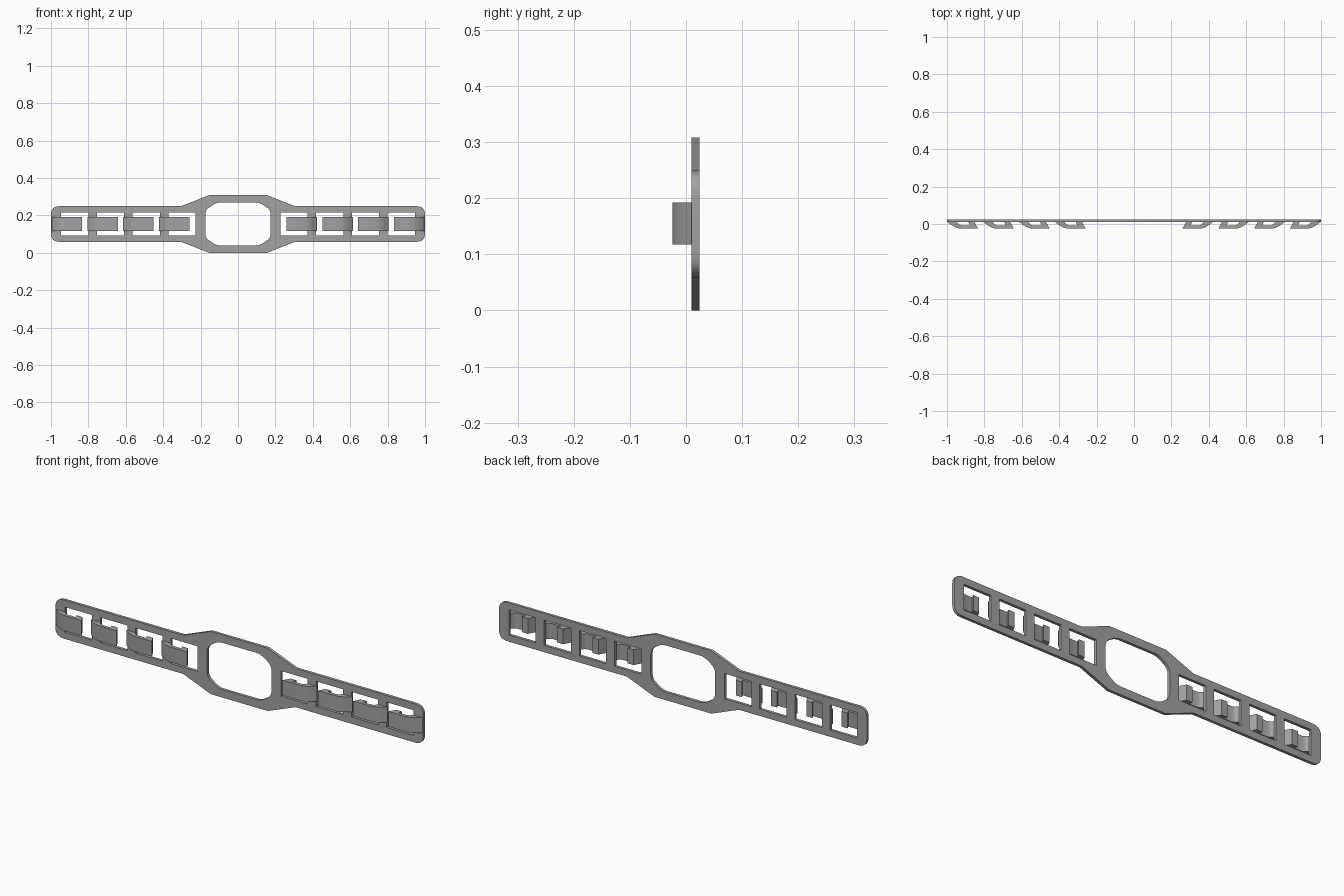
import bpy
import math
from mathutils import Vector

cube = bpy.data.objects.get("Cube")
if cube:
    bpy.data.objects.remove(cube, do_unlink=True)

grey = bpy.data.materials.new("mid_grey")
grey.use_nodes = True
COLOUR = (0.36, 0.36, 0.36, 1)
grey.diffuse_color = COLOUR
grey.node_tree.nodes["Principled BSDF"].inputs["Base Color"].default_value = COLOUR

MID_Z = 0.154


def rounded(points, radius, steps=6):
    """Replace each corner with a short quadratic arc."""
    if radius == 0:
        return points
    out = []
    for i, p in enumerate(points):
        p = Vector(p)
        a = (Vector(points[i - 1]) - p).normalized() * radius + p
        b = (Vector(points[(i + 1) % len(points)]) - p).normalized() * radius + p
        for k in range(steps + 1):
            t = k / steps
            out.append(a * (1 - t) ** 2 + p * 2 * t * (1 - t) + b * t * t)
    return out


def extruded(name, loops, depth, location, upright=False):
    """Fill closed outlines (inner ones become holes) and give them depth."""
    curve = bpy.data.curves.new(name, 'CURVE')
    curve.dimensions = '2D'
    curve.fill_mode = 'BOTH'
    curve.extrude = depth / 2
    for loop in loops:
        spline = curve.splines.new('POLY')
        spline.points.add(len(loop) - 1)
        for point, co in zip(spline.points, loop):
            point.co = (co[0], co[1], 0, 1)
        spline.use_cyclic_u = True
    obj = bpy.data.objects.new(name, curve)
    bpy.context.collection.objects.link(obj)
    obj.location = location
    obj.rotation_euler.x = math.pi / 2 if upright else 0
    bpy.ops.object.select_all(action='DESELECT')
    obj.select_set(True)
    bpy.context.view_layer.objects.active = obj
    bpy.ops.object.convert(target='MESH')
    obj = bpy.context.object
    obj.data.materials.clear()
    obj.data.materials.append(grey)
    bpy.ops.object.shade_smooth_by_angle(angle=math.radians(25))
    return obj


def four_way(quarter):
    """Reflect a top-right quarter outline into a full loop."""
    top = quarter + [(-x, z) for x, z in reversed(quarter)]
    return top + [(-x, -z) for x, z in top]


# Strap plate: outline, central opening and four windows on each arm
arm_end = rounded([(0, 0), (1, -0.095), (1, 0.095), (0, 0.095)], 0.045)
corner = arm_end[14:21]
outline = four_way([tuple(p) for p in corner] + [(0.305, 0.095), (0.155, 0.154)])
opening = rounded(four_way([(0.175, 0.074), (0.115, 0.115)]), 0.025)
loops = [outline, opening]
PITCH = 0.1915
for side in (-1, 1):
    for i in range(4):
        inner, outer = 0.226 + i * PITCH, 0.372 + i * PITCH
        loops.append([(side * inner, -0.062), (side * outer, -0.062),
                      (side * outer, 0.062), (side * inner, 0.062)])
extruded("strap_plate", loops, 0.014, (0, 0.017, MID_Z), upright=True)

# Hooks: sloping root on the outer side, flat front, lip returning to the plate
hook = [(0.997, 0.011), (0.975, -0.006), (0.955, -0.018), (0.935, -0.024),
        (0.834, -0.024), (0.853, 0.01), (0.885, 0.01), (0.877, -0.008),
        (0.922, -0.008), (0.935, -0.003), (0.948, 0.011)]
for side, label in ((1, "left"), (-1, "right")):
    for i in range(4):
        profile = [(side * (x - i * PITCH), y) for x, y in hook]
        extruded(f"{label}_hook_{i + 1}", [profile], 0.075, (0, 0, MID_Z + 0.001))
